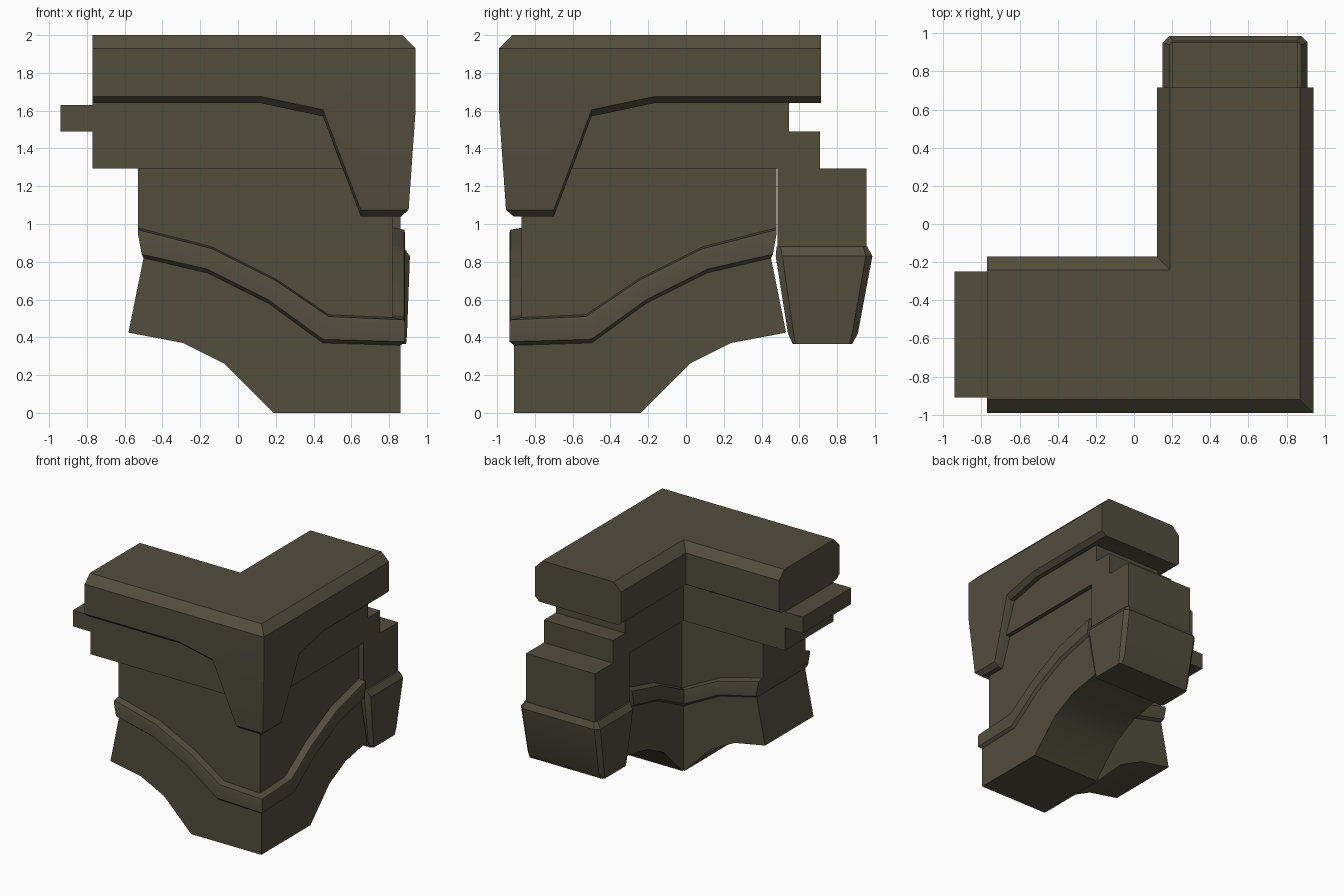
import bpy, bmesh, math

if "Cube" in bpy.data.objects:
    bpy.data.objects.remove(bpy.data.objects["Cube"])

stone = bpy.data.materials.new("dark olive stone")
stone.diffuse_color = (0.085, 0.077, 0.048, 1)
stone.use_nodes = True
stone.node_tree.nodes["Principled BSDF"].inputs["Base Color"].default_value = stone.diffuse_color

CX, CY = 0.94, -0.99          # outer corner of the L plan; u runs along an arm, v inward
ARM_A = lambda u, v, z: (CX - u, CY + v, z)   # arm towards -x
ARM_B = lambda u, v, z: (CX - v, CY + u, z)   # arm towards +y


def lerp(pts, t):
    """Piecewise linear curve through pts."""
    if t <= pts[0][0]:
        return pts[0][1]
    for (a, p), (b, q) in zip(pts, pts[1:]):
        if t <= b:
            return p + (q - p) * (t - a) / (b - a)
    return pts[-1][1]


def finish(name, bm):
    bmesh.ops.remove_doubles(bm, verts=bm.verts[:], dist=0.0005)
    bmesh.ops.dissolve_degenerate(bm, edges=bm.edges[:], dist=0.0005)
    bmesh.ops.recalc_face_normals(bm, faces=bm.faces[:])
    me = bpy.data.meshes.new(name)
    bm.to_mesh(me)
    bm.free()
    me.materials.append(stone)
    ob = bpy.data.objects.new(name, me)
    bpy.context.collection.objects.link(ob)
    bpy.context.view_layer.objects.active = ob
    ob.select_set(True)
    bpy.ops.object.shade_smooth_by_angle(angle=math.radians(30))
    ob.select_set(False)
    return ob


def sweep(name, section, stations, end_a, end_b):
    """Sweep section(u) -> [(v, z function)] along both arms, mitred where u = v."""
    bm = bmesh.new()
    for arm, end in ((ARM_A, end_a), (ARM_B, end_b)):
        rows = []
        for u in stations + [None]:
            row = []
            n = len(section(0))
            for i in range(n):
                if u is None:
                    v, z = section(2.0)[i]
                    uu = end(z)
                else:
                    uu = max(u, section(u)[i][0])
                    v, z = section(uu)[i]
                    if u == 0:
                        uu = v
                row.append(bm.verts.new(arm(max(uu, v), v, z)))
            rows.append(row)
        for r, s in zip(rows, rows[1:]):
            for i in range(n):
                j = (i + 1) % n
                bm.faces.new((r[i], r[j], s[j], s[i]))
        # end cap made of strips across the arm
        for i in range(n // 2 - 1):
            e = rows[-1]
            bm.faces.new((e[i], e[i + 1], e[n - 2 - i], e[n - 1 - i]))
    return finish(name, bm)


# Cap with a fascia dropping at the outer corner
DROP = [(0, 1.04), (0.29, 1.04), (0.49, 1.57), (0.82, 1.64)]


def cap_section(u):
    b = lerp(DROP, u)
    t = max(0, 1.6 - b - 0.035) * 0.07
    return [(0.07, 2), (0, 1.93), (0, max(1.6, b + 0.05)), (t, b + 0.035),
            (t + 0.04, b), (0.14, b), (0.68, 1.64), (0.79, 1.64),
            (0.82, 1.66), (0.82, 1.69), (0.82, 1.93), (0.75, 2)]


sweep("corner_cap", cap_section, [0, 0.29, 0.49, 0.82],
      lambda z: 1.71, lambda z: 1.705)

# Wall with sloping moulding and arched underside
UPPER = [(0, 0.5), (0.46, 0.52), (0.74, 0.71), (1.08, 0.88), (1.47, 0.98)]
LOWER = [(0, 0.355), (0.49, 0.37), (0.78, 0.58), (1.10, 0.74), (1.44, 0.82)]
UNDER = [(0, 0), (0.75, 0), (1.01, 0.26), (1.23, 0.37), (1.52, 0.425)]
WALL_END = [(0.425, 1.52), (0.82, 1.44), (0.88, 1.47)]


def wall_section(u):
    m, l, b = lerp(UPPER, u), lerp(LOWER, u), lerp(UNDER, u)
    half = [(0.12, 1.3), (0.12, m), (0.06, m - 0.01), (0.055, m - 0.03),
            (0.055, l + 0.02), (0.08, l), (0.08, b)]
    return half + [(0.82 - v, z) for v, z in reversed(half)]


steps = sorted({p[0] for c in (UPPER, LOWER, UNDER) for p in c if p[0] < 1.4})
wall_end = lambda z: lerp(WALL_END, z)
sweep("arched_wall", wall_section, steps, wall_end, wall_end)


# Frieze band between wall and cap
def band(name, z0, z1, end_a, end_b):
    sec = lambda u: [(0.08, z1), (0.08, z0), (0.74, z0), (0.74, z1)]
    sweep(name, sec, [0], lambda z: end_a, lambda z: end_b)


band("lower_frieze", 1.295, 1.49, 1.71, 1.70)
band("upper_frieze", 1.49, 1.65, 1.71, 1.535)


def loft(name, rings):
    """Stack of chamfered rectangles (z, x0, x1, y0, y1, chamfer)."""
    bm = bmesh.new()
    rows = []
    for z, x0, x1, y0, y1, c in rings:
        pts = [(x0 + c, y0), (x1 - c, y0), (x1, y0 + c), (x1, y1 - c),
               (x1 - c, y1), (x0 + c, y1), (x0, y1 - c), (x0, y0 + c)]
        rows.append([bm.verts.new((x, y, z)) for x, y in pts])
    for r, s in zip(rows, rows[1:]):
        for i in range(8):
            j = (i + 1) % 8
            bm.faces.new((r[i], r[j], s[j], s[i]))
    bm.faces.new(rows[0])
    bm.faces.new(rows[-1])
    return finish(name, bm)


# Joining tongue on one arm, block and keystone on the other
loft("joint_tongue", [(z, -0.94, -0.7, -0.91, -0.25, 0) for z in (1.49, 1.63)])
loft("keystone_block", [(z, 0.2, 0.86, 0.485, 0.955, 0) for z in (0.87, 1.295)])
loft("keystone", [(0.365, 0.17, 0.89, 0.565, 0.88, 0.015),
                  (0.42, 0.165, 0.895, 0.54, 0.91, 0.03),
                  (0.83, 0.15, 0.91, 0.475, 0.987, 0.035),
                  (0.88, 0.185, 0.875, 0.48, 0.96, 0.02)])
